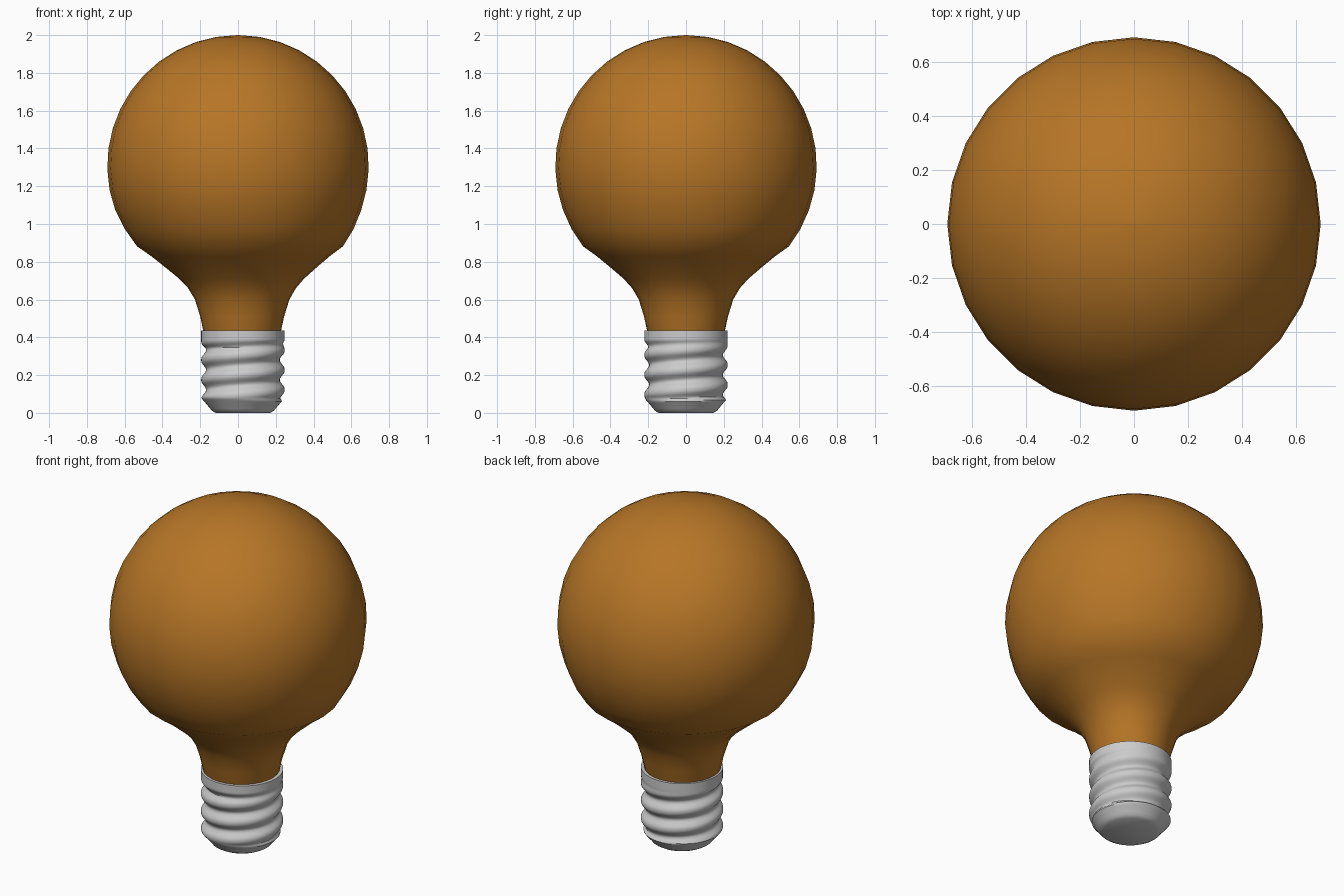
import bpy, math

if "Cube" in bpy.data.objects:
    bpy.data.objects.remove(bpy.data.objects["Cube"])

def skin(name, rows, cap_ends=True):
    """Skin equal-length rings of points, capping both ends."""
    n = len(rows[0])
    verts = [p for row in rows for p in row]
    faces = []
    for i in range(len(rows) - 1):
        for j in range(n):
            k = (j + 1) % n
            faces.append((i*n + j, i*n + k, (i+1)*n + k, (i+1)*n + j))
    faces.append(tuple(reversed(range(n))))
    faces.append(tuple(range((len(rows) - 1)*n, len(rows)*n)))
    mesh = bpy.data.meshes.new(name)
    mesh.from_pydata(verts, [], faces)
    mesh.update()
    ob = bpy.data.objects.new(name, mesh)
    bpy.context.collection.objects.link(ob)
    bpy.ops.object.select_all(action='DESELECT')
    ob.select_set(True)
    bpy.context.view_layer.objects.active = ob
    bpy.ops.object.shade_smooth_by_angle(angle=math.radians(40))
    return ob

def ring(radius, z, sides, cx=0.0):
    return [(cx + radius*math.cos(2*math.pi*j/sides),
             radius*math.sin(2*math.pi*j/sides), z) for j in range(sides)]

# Glass bulb: flared neck flowing into a sphere, neck slightly off centre
profile = [(0.195, 0.40), (0.205, 0.43), (0.222, 0.51), (0.25, 0.60),
           (0.285, 0.66), (0.33, 0.71), (0.40, 0.77), (0.473, 0.83)]
R, CZ = 0.692, 1.308
for i in range(15):
    a = math.radians(-38 + 127.5*i/14)
    profile.append((R*math.cos(a), CZ + R*math.sin(a)))
rows = [ring(r, z, 28, 0.022*min(1, max(0, (1.1 - z)/0.45))) for r, z in profile]
bulb = skin("glass_bulb", rows)
amber = bpy.data.materials.new("amber_glass")
amber.diffuse_color = (0.47, 0.18, 0.02, 1)
amber.use_nodes = True
amber.node_tree.nodes["Principled BSDF"].inputs["Base Color"].default_value = amber.diffuse_color
bulb.data.materials.append(amber)

# Screw base: cylinder with a helical thread, chamfered foot and flat contact
SIDES, PITCH, DEPTH, CX = 48, 0.105, 0.026, 0.026

def thread_radius(z, ang):
    fade = min(1, max(0, (z - 0.05)/0.03)) * min(1, max(0, (0.385 - z)/0.04))
    wave = 0.5 - 0.5*math.cos(2*math.pi*((z - 0.28)/PITCH - (ang - math.pi)/(2*math.pi)))
    return 0.221 - DEPTH*fade*wave**1.3

rows = [ring(0.145, 0.0, SIDES, CX), ring(0.165, 0.012, SIDES, CX)]
for i in range(57):
    z = 0.025 + 0.41*i/56
    row = []
    for j in range(SIDES):
        a = 2*math.pi*j/SIDES
        r = min(thread_radius(z, a), 0.175 + (z - 0.025)*0.85)
        row.append((CX + r*math.cos(a), r*math.sin(a), z))
    rows.append(row)
skin("screw_base", rows)
